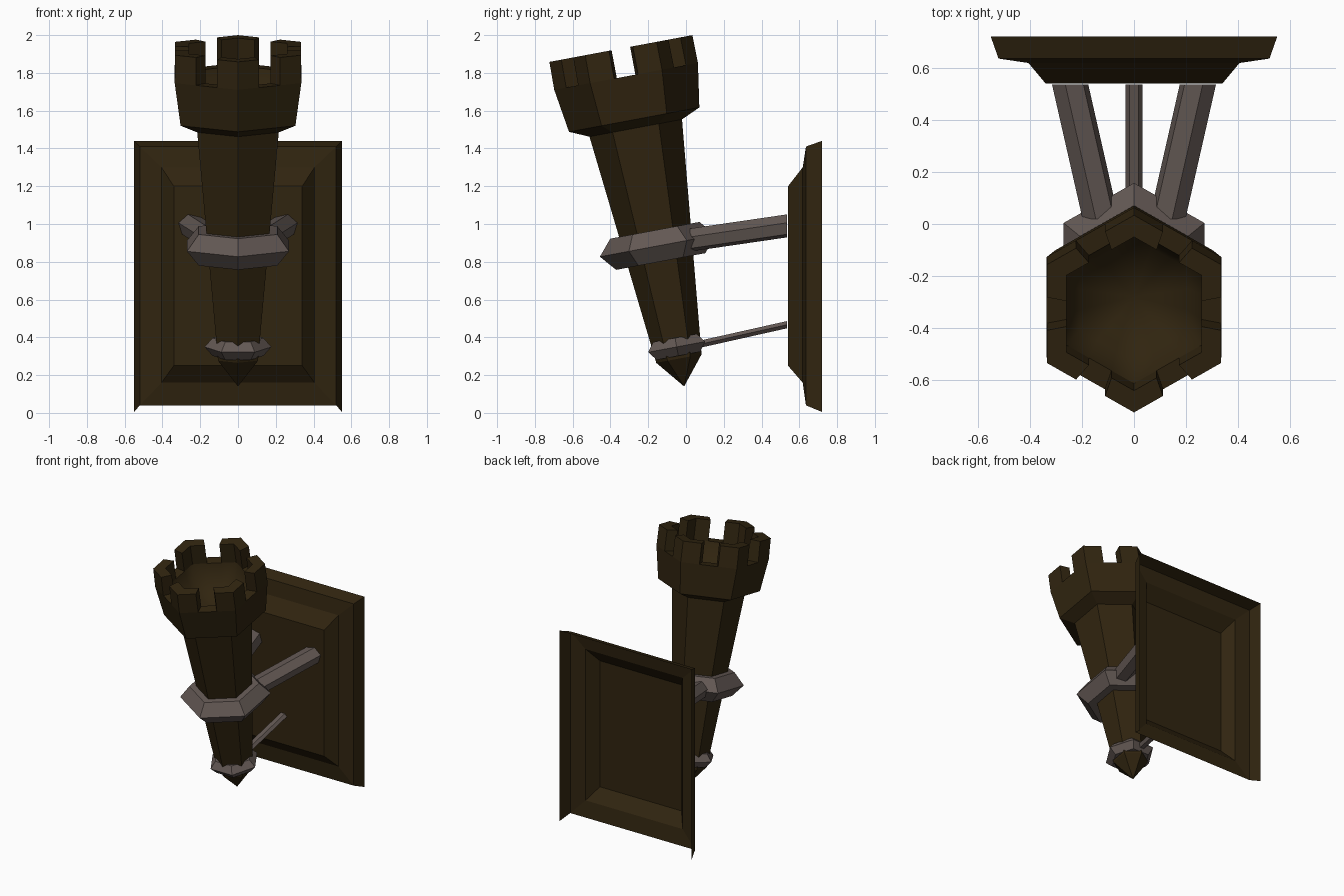
import bpy, bmesh
from math import radians, cos, sin
from mathutils import Vector

if "Cube" in bpy.data.objects:
    bpy.data.objects.remove(bpy.data.objects["Cube"])


def material(name, rgb):
    mat = bpy.data.materials.new(name)
    mat.use_nodes = True
    mat.diffuse_color = (*rgb, 1)
    bsdf = mat.node_tree.nodes["Principled BSDF"]
    bsdf.inputs["Base Color"].default_value = (*rgb, 1)
    bsdf.inputs["Roughness"].default_value = 0.8
    return mat


WOOD = material("dark wood", (0.030, 0.018, 0.005))
IRON = material("dull iron", (0.125, 0.098, 0.088))

TILT = radians(10.6)
TIP = (0, -0.01, 0.14)


def finish(bm, name, mat, tilted=False):
    mesh = bpy.data.meshes.new(name)
    bm.to_mesh(mesh)
    bm.free()
    mesh.materials.append(mat)
    obj = bpy.data.objects.new(name, mesh)
    bpy.context.scene.collection.objects.link(obj)
    if tilted:
        obj.location = TIP
        obj.rotation_euler.x = TILT
    return obj


def ring(bm, points):
    return [bm.verts.new(p) for p in points]


def loft(bm, rings, skip=lambda level, side: False):
    """Bridge consecutive rings of equal length with quads."""
    faces = []
    for level, (a, b) in enumerate(zip(rings, rings[1:])):
        n = len(a)
        for i in range(n):
            if not skip(level, i):
                j = (i + 1) % n
                faces.append(bm.faces.new((a[i], a[j], b[j], b[i])))
    return faces


def fan(bm, loop, point):
    tip = bm.verts.new(point)
    return [bm.faces.new((loop[i - 1], loop[i], tip)) for i in range(len(loop))]


def hexagon(radius, z, phase=90, split=1):
    """Hexagon around the torch axis, each side split into equal parts."""
    corners = [Vector((radius * cos(radians(phase + 60 * k)),
                       radius * sin(radians(phase + 60 * k)), z)) for k in range(6)]
    return [corners[k].lerp(corners[(k + 1) % 6], t / split)
            for k in range(6) for t in range(split)]


# Torch shaft with pointed end
bm = bmesh.new()
low = ring(bm, hexagon(0.122, 0.15))
high = ring(bm, hexagon(0.25, 1.40))
loft(bm, [low, high])
fan(bm, low[::-1], (0, 0, 0))
finish(bm, "torch_shaft", WOOD, True)

# Flared head with battlements on its corners and a hollow bowl
bm = bmesh.new()
neck, base, outer, outer_top, inner_top, inner, floor = [
    ring(bm, hexagon(r, z, split=3)) for r, z in
    [(0.245, 1.39), (0.351, 1.437), (0.387, 1.67), (0.385, 1.82),
     (0.30, 1.82), (0.30, 1.67), (0.24, 1.52)]]
loft(bm, [neck, base, outer])
loft(bm, [outer, outer_top, inner_top, inner], lambda level, i: i % 3 == 1)
loft(bm, [outer, inner], lambda level, i: i % 3 != 1)
for i in range(18):
    cheek = (outer[i], inner[i], inner_top[i], outer_top[i])
    if i % 3 == 1:
        bm.faces.new(cheek[::-1])
    elif i % 3 == 2:
        bm.faces.new(cheek)
bowl = loft(bm, [inner, floor]) + fan(bm, floor, (0, 0, 1.46))
for face in bowl:
    face.smooth = True
bmesh.ops.delete(bm, geom=[v for v in bm.verts if not v.link_faces], context='VERTS')
finish(bm, "torch_head", WOOD, True)


# Iron collars around the shaft
def collar(name, middle, half, r_in, r_edge, r_out, phase):
    bm = bmesh.new()
    profile = [(r_in, -half), (r_edge, -half), (r_out, 0), (r_edge, half), (r_in, half)]
    rings = [ring(bm, hexagon(r, middle + dz, phase)) for r, dz in profile]
    loft(bm, rings + rings[:1])
    finish(bm, name, IRON, True)


collar("upper_collar", 0.757, 0.084, 0.165, 0.24, 0.312, 90)
collar("lower_collar", 0.213, 0.048, 0.10, 0.135, 0.177, 60)


# Six-sided brackets running from the wall plate to the collars
def bracket(name, wall_end, torch_end, width, height, roll):
    bm = bmesh.new()
    rings = []
    for x, y, z in (wall_end, torch_end):
        angles = [radians(roll + 60 * k) for k in range(6)]
        rings.append(ring(bm, [(x + width * cos(a), y, z + height * sin(a))
                               for a in angles]))
    loft(bm, rings)
    bm.faces.new(rings[0][::-1])
    bm.faces.new(rings[1])
    finish(bm, name, IRON)


for side, name in ((1, "left_bracket"), (-1, "right_bracket")):
    bracket(name, (side * 0.245, 0.535, 0.99), (side * 0.128, 0.02, 0.915),
            0.072, 0.063, side * 15)
bracket("lower_bracket", (0, 0.535, 0.467), (0, 0.08, 0.365), 0.033, 0.022, 0)

# Stepped wall plate: a hollow shell, open at the back and under the rim
bm = bmesh.new()
steps = [(0.55, 0.72, 0.005, 1.44), (0.52, 0.635, 0.04, 1.41),
         (0.405, 0.618, 0.16, 1.30), (0.34, 0.54, 0.25, 1.20)]
rings = [ring(bm, [(-w, y, z0), (w, y, z0), (w, y, z1), (-w, y, z1)])
         for w, y, z0, z1 in steps]
loft(bm, rings, lambda level, i: level == 0 and i == 0)
bm.faces.new(rings[-1])
finish(bm, "wall_plate", WOOD)
